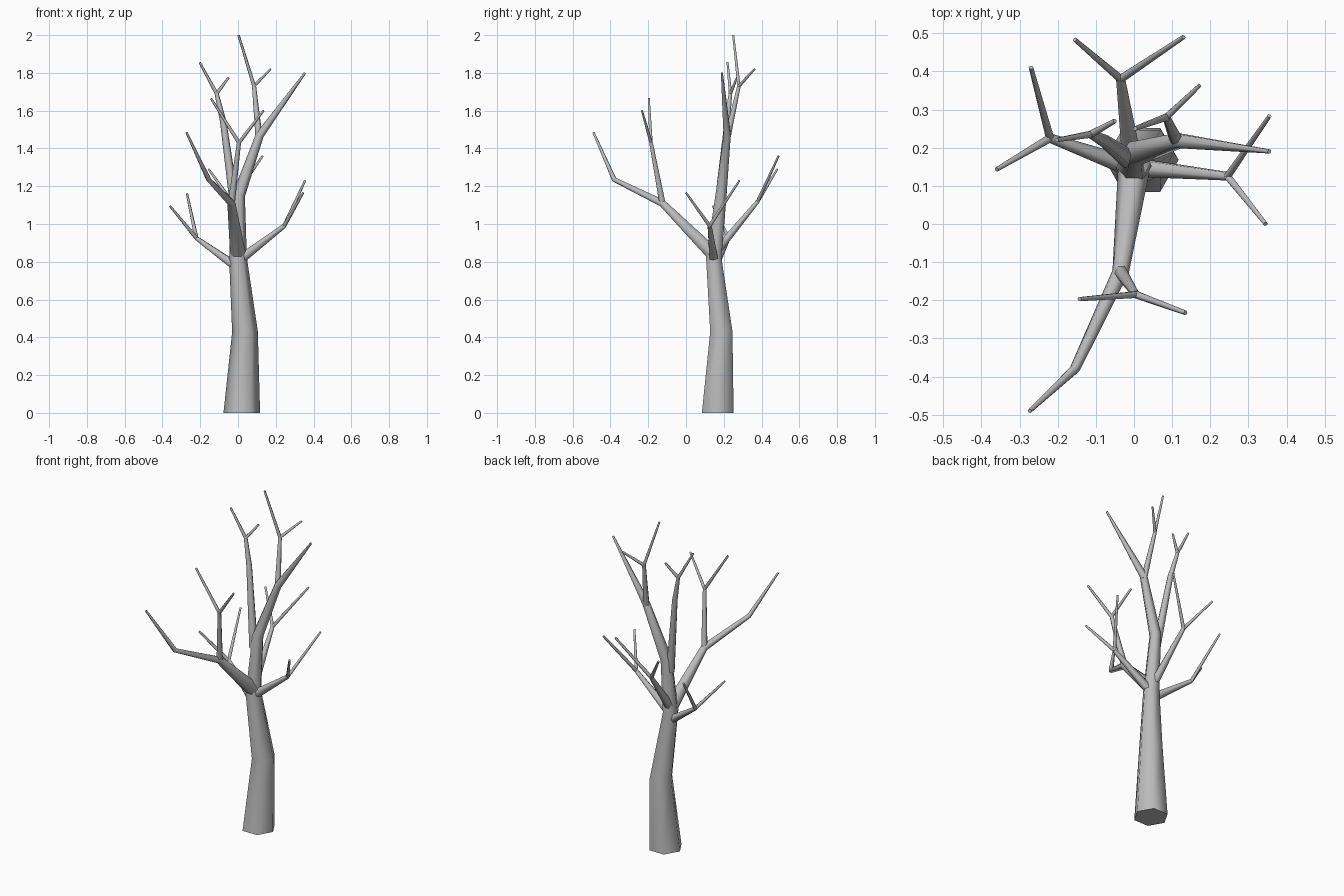
import bpy
import bmesh
import math
from mathutils import Vector

SIDES = 6
TIP = 0.006

default_cube = bpy.data.objects.get("Cube")
if default_cube:
    bpy.data.objects.remove(default_cube, do_unlink=True)

bark = bpy.data.materials.new("grey bark")
bark.use_nodes = True
bark_colour = (0.5, 0.5, 0.5, 1)
bark.diffuse_color = bark_colour
bark.node_tree.nodes["Principled BSDF"].inputs["Base Color"].default_value = bark_colour


def limb(name, *stations, grounded=False):
    """Tapered six-sided tube through stations of (x, y, z, radius)."""
    points = [Vector(s[:3]) for s in stations]
    radii = [s[3] for s in stations]
    bm = bmesh.new()
    rings = []
    across = Vector((1, 0, 0))
    for i, (point, radius) in enumerate(zip(points, radii)):
        before = (point - points[i - 1]).normalized() if i else Vector()
        after = (points[i + 1] - point).normalized() if i + 1 < len(points) else Vector()
        along = (before + after).normalized()
        if grounded and i == 0:
            along = Vector((0, 0, 1))
        # carry the same cross-section direction along the limb
        across = (across - along * across.dot(along)).normalized()
        other = along.cross(across)
        ring = []
        for k in range(SIDES):
            angle = math.tau * k / SIDES
            offset = across * math.cos(angle) + other * math.sin(angle)
            ring.append(bm.verts.new(point + offset * radius))
        rings.append(ring)
    for low, high in zip(rings, rings[1:]):
        for k in range(SIDES):
            n = (k + 1) % SIDES
            bm.faces.new((low[k], low[n], high[n], high[k]))
    bm.faces.new(rings[0][::-1])
    bm.faces.new(rings[-1])
    mesh = bpy.data.meshes.new(name)
    bm.to_mesh(mesh)
    bm.free()
    mesh.materials.append(bark)
    obj = bpy.data.objects.new(name, mesh)
    bpy.context.collection.objects.link(obj)
    bpy.ops.object.select_all(action="DESELECT")
    obj.select_set(True)
    bpy.context.view_layer.objects.active = obj
    bpy.ops.object.shade_smooth_by_angle(angle=math.radians(62))
    return obj


def fork(name, joint, radius, *tips):
    """Thin twigs spreading from one joint."""
    for number, tip in enumerate(tips, 1):
        limb(f"{name}_twig_{number}", (*joint, radius), (*tip, TIP))


# Trunk, running on into the highest left limb
limb("trunk", (0.02, 0.168, 0, 0.097), (0.037, 0.187, 0.43, 0.068),
     (0, 0.147, 0.82, 0.047), (0.003, 0.185, 1.15, 0.034),
     (0.115, 0.218, 1.47, 0.022), (0.355, 0.19, 1.8, TIP), grounded=True)

# Upper left branch
crown_joint = (0.085, 0.28, 1.73)
limb("upper_left_branch", (0.112, 0.218, 1.45, 0.019), (*crown_joint, 0.011))
fork("upper_left", crown_joint, 0.01, (0.003, 0.25, 2), (0.172, 0.363, 1.82))

# Upper right branch
upper_joint = (-0.113, 0.235, 1.69)
limb("upper_right_branch", (-0.015, 0.17, 1.08, 0.026),
     (-0.078, 0.218, 1.54, 0.017), (*upper_joint, 0.011))
fork("upper_right", upper_joint, 0.01, (-0.203, 0.22, 1.855), (-0.05, 0.27, 1.775))

# Long front branch with its upright side shoot
elbow = (-0.035, -0.125, 1.11)
limb("front_branch", (0, 0.145, 0.84, 0.042), (*elbow, 0.022),
     (-0.155, -0.38, 1.235, 0.014), (-0.273, -0.49, 1.485, TIP))
shoot_joint = (0.005, -0.185, 1.43)
limb("front_shoot", (*elbow, 0.019), (*shoot_joint, 0.011))
fork("front_shoot", shoot_joint, 0.01, (-0.143, -0.197, 1.665), (0.135, -0.233, 1.6))

# Low side branches and back branch
low_forks = {
    "right": ((-0.01, 0.15, 0.775), (-0.22, 0.225, 0.925),
              (-0.36, 0.143, 1.095), (-0.27, 0.41, 1.16)),
    "left": ((0.015, 0.147, 0.815), (0.245, 0.125, 0.99),
             (0.355, 0.283, 1.23), (0.345, 0, 1.165)),
    "back": ((-0.005, 0.165, 0.86), (-0.035, 0.38, 1.12),
             (-0.155, 0.483, 1.29), (0.13, 0.49, 1.36)),
}
for side, (start, joint, *tips) in low_forks.items():
    limb(f"{side}_branch", (*start, 0.026), (*joint, 0.012))
    fork(side, joint, 0.011, *tips)
